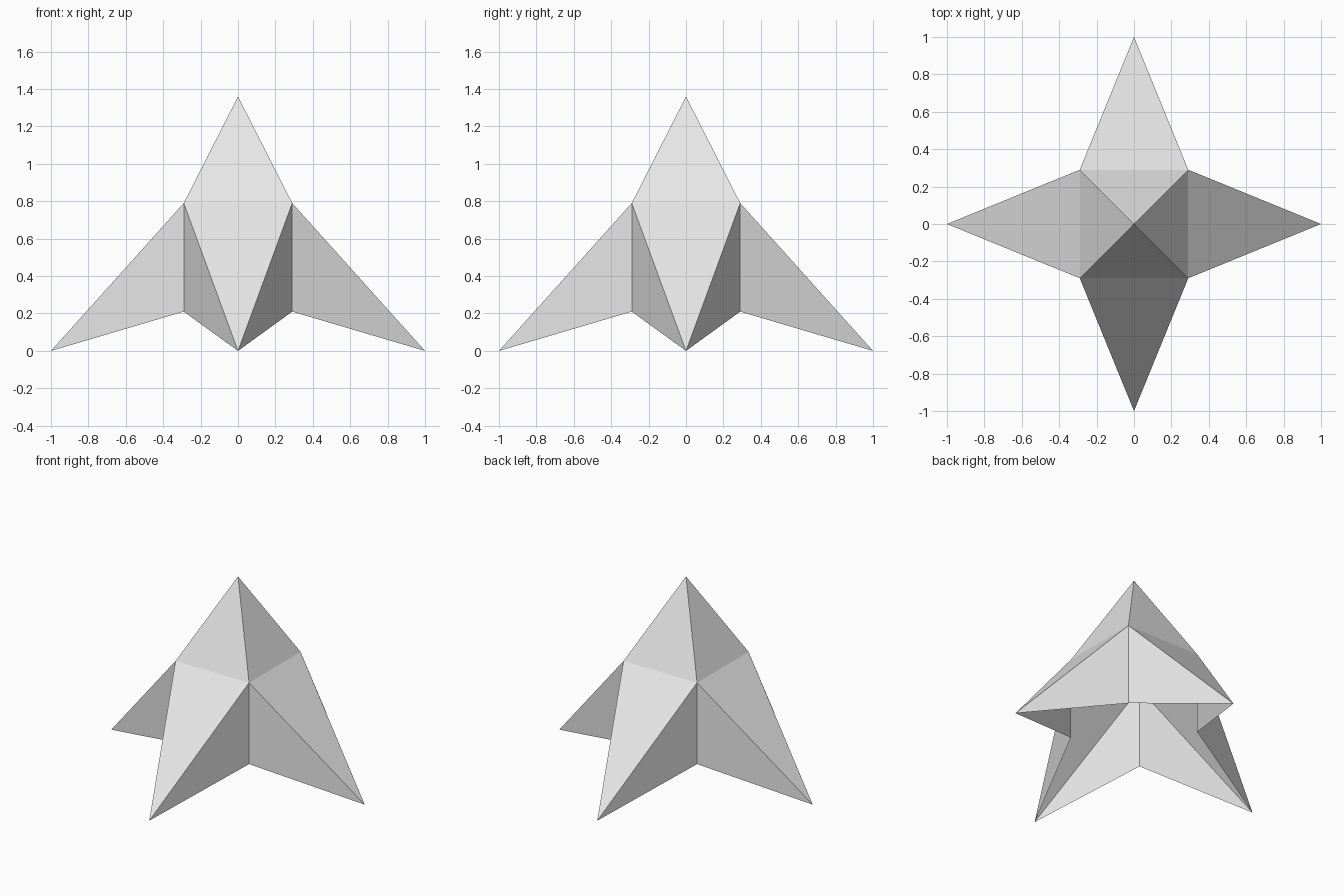
import bpy, bmesh, math
from mathutils import Matrix

cube = bpy.data.objects.get("Cube")
if cube:
    bpy.data.objects.remove(cube, do_unlink=True)

HALF = 0.29            # half width of the square core
LOW, HIGH = 0.21, 0.79  # bottom and top of the core
APEX = 1.36

grey = bpy.data.materials.new("light_grey")
grey.use_nodes = True
colour = (0.8, 0.8, 0.8, 1)
grey.diffuse_color = colour
grey.node_tree.nodes["Principled BSDF"].inputs["Base Color"].default_value = colour

# One quarter of the open shell: a roof panel and the hollow leg below it
bm = bmesh.new()
apex = bm.verts.new((0, 0, APEX))
tip = bm.verts.new((0, -1, 0))
top_r, top_l = [bm.verts.new((s * HALF, -HALF, HIGH)) for s in (-1, 1)]
low_r, low_l = [bm.verts.new((s * HALF, -HALF, LOW)) for s in (-1, 1)]
for face in ((apex, top_r, top_l),   # roof panel
             (top_r, tip, top_l),    # leg upper side
             (top_r, low_r, tip),    # leg right side
             (top_l, tip, low_l)):   # leg left side
    bm.faces.new(face)

# Repeat the quarter around the vertical axis and weld the seams
quarter = bm.verts[:] + bm.edges[:] + bm.faces[:]
for i in range(1, 4):
    copy = bmesh.ops.duplicate(bm, geom=quarter)["geom"]
    verts = [g for g in copy if isinstance(g, bmesh.types.BMVert)]
    bmesh.ops.rotate(bm, verts=verts, cent=(0, 0, 0),
                     matrix=Matrix.Rotation(i * math.pi / 2, 3, 'Z'))
bmesh.ops.remove_doubles(bm, verts=bm.verts[:], dist=0.001)

mesh = bpy.data.meshes.new("star_shell")
bm.to_mesh(mesh)
bm.free()
mesh.materials.append(grey)
shell = bpy.data.objects.new("star_shell", mesh)
bpy.context.collection.objects.link(shell)
